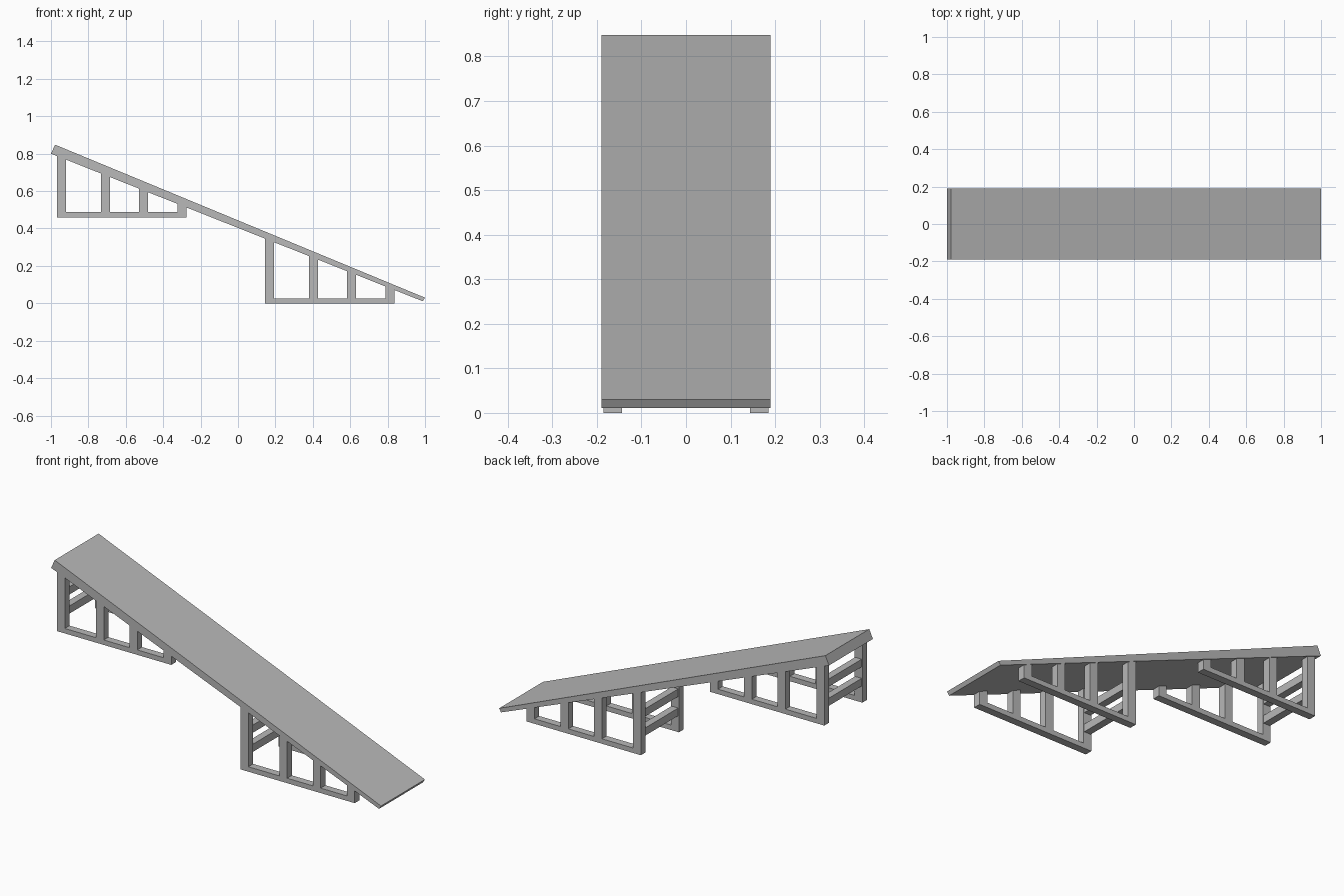
import bpy, bmesh

cube = bpy.data.objects.get("Cube")
if cube:
    bpy.data.objects.remove(cube, do_unlink=True)

grey = bpy.data.materials.new("plain_grey")
grey.use_nodes = True
colour = (0.48, 0.48, 0.48, 1)
grey.diffuse_color = colour
grey.node_tree.nodes["Principled BSDF"].inputs["Base Color"].default_value = colour


def extrude_profile(name, profile, y0, y1):
    """Extrude an x-z outline from y0 to y1."""
    bm = bmesh.new()
    face = bm.faces.new([bm.verts.new((x, y0, z)) for x, z in profile])
    result = bmesh.ops.extrude_face_region(bm, geom=[face])
    moved = [v for v in result["geom"] if isinstance(v, bmesh.types.BMVert)]
    bmesh.ops.translate(bm, verts=moved, vec=(0, y1 - y0, 0))
    bmesh.ops.recalc_face_normals(bm, faces=bm.faces)
    mesh = bpy.data.meshes.new(name)
    bm.to_mesh(mesh)
    bm.free()
    mesh.materials.append(grey)
    obj = bpy.data.objects.new(name, mesh)
    bpy.context.collection.objects.link(obj)
    return obj


def rect(x0, x1, z0, z1):
    return [(x0, z0), (x1, z0), (x1, z1), (x0, z1)]


# Sloping deck, thinner towards the low end
HIGH, LOW = (-1.0, 0.80), (0.988, 0.011)
extrude_profile("ramp_deck", [HIGH, LOW, (1.0, 0.03), (-0.978, 0.848)], -0.19, 0.19)


def underside(x):
    t = (x - HIGH[0]) / (LOW[0] - HIGH[0])
    return HIGH[1] + t * (LOW[1] - HIGH[1])


# Two trestles: each has a pair of side frames joined by cross rails
POST = 0.048
BEAM = 0.027
POST_STARTS = (0, 0.236, 0.439, 0.645)
INNER, OUTER = 0.144, 0.185

for label, x0, base in (("lower", 0.144, 0.0), ("upper", -0.968, 0.46)):
    for side, sign in (("front", -1), ("back", 1)):
        y0, y1 = sorted((sign * INNER, sign * OUTER))
        length = POST_STARTS[-1] + POST
        extrude_profile(f"{label}_{side}_beam",
                        rect(x0, x0 + length, base, base + BEAM), y0, y1)
        for i, start in enumerate(POST_STARTS):
            a, b = x0 + start, x0 + start + POST
            outline = [(a, base), (b, base),
                       (b, underside(b) + 0.004), (a, underside(a) + 0.004)]
            extrude_profile(f"{label}_{side}_post_{i + 1}", outline, y0, y1)
    # Cross rails between the two tall posts
    for i, height in enumerate((0.09, 0.195)):
        z = base + height
        extrude_profile(f"{label}_cross_rail_{i + 1}",
                        rect(x0 + 0.004, x0 + POST - 0.004, z, z + 0.042), -INNER, INNER)
